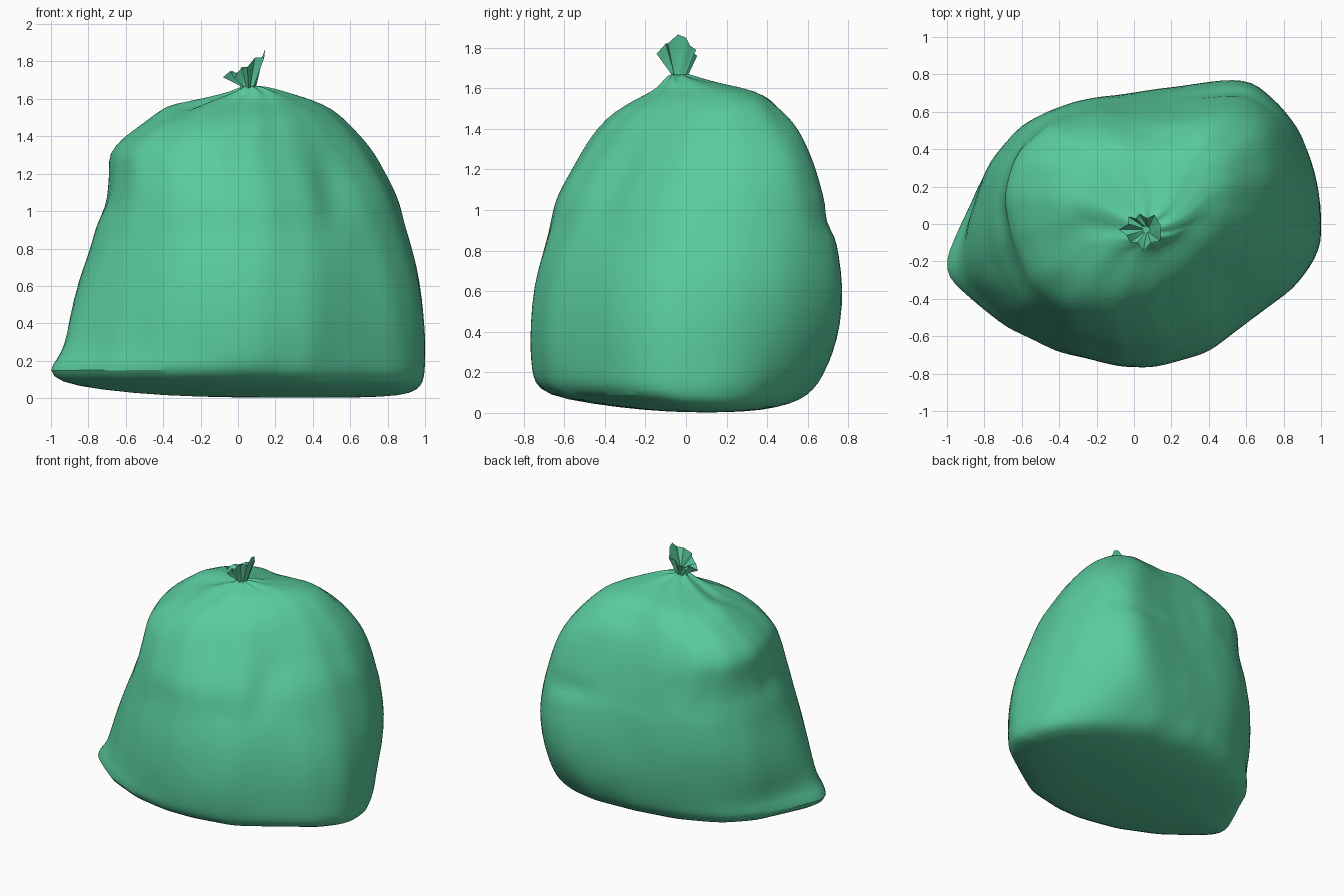
import bpy, bmesh, math
from mathutils import Vector, noise

if "Cube" in bpy.data.objects:
    bpy.data.objects.remove(bpy.data.objects["Cube"])

mat = bpy.data.materials.new("green_plastic")
mat.diffuse_color = (0.10, 0.60, 0.34, 1)
mat.use_nodes = True
mat.node_tree.nodes["Principled BSDF"].inputs["Base Color"].default_value = mat.diffuse_color

# Plan outlines: at the floor (with the pulled corner), at the belly and at the shoulder
LOWER = [(-1.02, -.26), (-.91, 0), (-.8, .26), (-.62, .45), (-.35, .58), (0, .65), (.35, .67), (.58, .62),
         (.75, .52), (.9, .37), (.97, .24), (1, .12), (1, -.12), (.95, -.22), (.85, -.35), (.6, -.53),
         (.4, -.68), (.1, -.77), (-.1, -.76), (-.4, -.7), (-.7, -.55), (-.85, -.42)]
BELLY = [(-.91, -.14), (-.91, .03), (-.82, .32), (-.62, .53), (-.35, .64), (0, .7), (.35, .76), (.6, .78),
         (.75, .67), (.9, .49), (.97, .3), (1, .15), (1, -.12), (.95, -.22), (.85, -.35), (.6, -.53),
         (.4, -.68), (.1, -.77), (-.1, -.76), (-.4, -.66), (-.69, -.48), (-.83, -.32)]
UPPER = [(-.69, .15), (-.63, .39), (-.47, .55), (-.2, .61), (.1, .6), (.5, .65), (.68, .52), (.74, .25),
         (.67, -.02), (.51, -.23), (.3, -.41), (.1, -.51), (-.1, -.54), (-.35, -.49), (-.54, -.35), (-.65, -.08)]

# Height, then x and y extents of each horizontal slice
LEVELS = [(.003, .0, .65, 0, .2), (.012, -.4, .88, -.2, .38), (.045, -.75, .96, -.48, .52),
          (.085, -.97, .99, -.7, .60), (.15, -1.025, 1, -.755, .655), (.21, -.97, 1, -.762, .685),
          (.29, -.93, 1, -.77, .72), (.43, -.90, 1, -.775, .76), (.63, -.855, .975, -.75, .775),
          (.78, -.80, .935, -.71, .755), (.87, -.77, .91, -.68, .74), (.95, -.74, .885, -.66, .715),
          (1.03, -.71, .865, -.645, .695), (1.12, -.705, .835, -.61, .665),
          (1.22, -.695, .785, -.55, .635), (1.31, -.70, .735, -.49, .60), (1.4, -.61, .66, -.425, .555),
          (1.48, -.49, .585, -.355, .50), (1.545, -.38, .51, -.25, .44), (1.585, -.28, .40, -.16, .36),
          (1.62, -.09, .3, -.125, .17), (1.65, 0, .2, -.1, .06), (1.665, .02, .13, -.08, .02)]
N = 64


def polar(points):
    """Points where N evenly spaced rays from the centre meet a closed outline."""
    pts = [Vector(p) for p in points]
    out = []
    for i in range(N):
        d = Vector((math.cos(i * math.tau / N), math.sin(i * math.tau / N)))
        for a, b in zip(pts, pts[1:] + pts[:1]):
            e = b - a
            den = d.x * e.y - d.y * e.x
            if abs(den) < 1e-9:
                continue
            r = (a.x * e.y - a.y * e.x) / den
            s = (a.x * d.y - a.y * d.x) / den
            if r > 0 and -1e-6 <= s <= 1 + 1e-6:
                out.append(d * r)
                break
    return out


def make(name, rings, caps, levels=1):
    """Skin a stack of equal rings, closing those listed in caps."""
    bm = bmesh.new()
    loops = [[bm.verts.new(p) for p in ring] for ring in rings]
    n = len(loops[0])
    for a, b in zip(loops, loops[1:]):
        for i in range(n):
            j = (i + 1) % n
            bm.faces.new((a[i], a[j], b[j], b[i]))
    for k in caps:
        ring = loops[k]
        c = bm.verts.new(sum((v.co for v in ring), Vector()) / n)
        for i in range(n):
            bm.faces.new((ring[i], ring[(i + 1) % n], c))
    bmesh.ops.recalc_face_normals(bm, faces=bm.faces)
    me = bpy.data.meshes.new(name)
    bm.to_mesh(me)
    bm.free()
    me.materials.append(mat)
    ob = bpy.data.objects.new(name, me)
    bpy.context.collection.objects.link(ob)
    if levels:
        ob.modifiers.new("smooth", 'SUBSURF').levels = levels
    bpy.ops.object.select_all(action='DESELECT')
    ob.select_set(True)
    bpy.context.view_layer.objects.active = ob
    bpy.ops.object.shade_smooth_by_angle(angle=math.radians(50))


# Creases and bulges: centre, size along each axis, inward depth
DENTS = [((.52, -.34, 1.15), (.09, .2, .2), .04), ((-.72, .0, 1.12), (.15, .22, .08), .015),
         ((.5, .72, .97), (.2, .15, .04), .045), ((-.26, -.08, 1.57), (.05, .15, .1), .05),
         ((.3, .45, 1.5), (.25, .05, .1), .04), ((-.36, .08, 1.57), (.08, .1, .08), -.035),
         ((.15, -.76, .1), (.2, .1, .05), .02), ((-.1, -.4, 1.35), (.25, .15, .12), -.015)]


def crumple(p):
    inward = (Vector((.03, 0, .7)) - p).normalized()
    for c, size, depth in DENTS:
        q = sum(((p[k] - c[k]) / size[k]) ** 2 for k in range(3))
        p = p + inward * depth * math.exp(-q)
    if .1 < p.z < 1.62:
        p = p + inward * (.010 * noise.noise(p * 3.5) + .007 * noise.noise(p * 8))
    return p


# Bag body, lofted from slices
low, mid, up = polar(LOWER), polar(BELLY), polar(UPPER)
body = []
for z, x0, x1, y0, y1 in LEVELS:
    s = min(max((z - .15) / .4, 0), 1)
    t = min(max((z - .45) / .8, 0), 1)
    sec = [a.lerp(b, s).lerp(c, t) for a, b, c in zip(low, mid, up)]
    xs, ys = [p.x for p in sec], [p.y for p in sec]
    pleat = max(0, (z - 1.45) / .22)
    ring = []
    for i, p in enumerate(sec):
        x = x0 + (x1 - x0) * (p.x - min(xs)) / (max(xs) - min(xs))
        y = y0 + (y1 - y0) * (p.y - min(ys)) / (max(ys) - min(ys))
        dz = .006 * pleat * math.sin(7 * i * math.tau / N)
        ring.append(crumple(Vector((x, y, z + dz))))
    body.append(ring)
make("bag_body", body, (0, -1))

# Gathered tuft above the knot: pleated, leaning rim folded back into the throat
RIM = [(.14, 0, 1.85), (.125, .02, 1.81), (.11, .05, 1.79), (.07, .03, 1.78), (.03, .055, 1.76),
       (.01, .03, 1.75), (-.03, .04, 1.73), (-.03, 0, 1.75), (-.08, -.03, 1.715), (-.04, -.06, 1.75),
       (-.02, -.10, 1.71), (.02, -.10, 1.77), (.05, -.145, 1.77), (.09, -.10, 1.82), (.14, -.09, 1.82),
       (.145, -.04, 1.865)]
neck = Vector((.055, -.03, 1.66))
outer, throat, inner = [], [], []
for i in range(len(RIM)):
    a = i * math.tau / len(RIM)
    d = Vector((math.cos(a), math.sin(a), 0))
    r = .048 if i % 2 == 0 else .032
    outer.append(neck + d * r - Vector((0, 0, .03)))
    throat.append(neck + d * r * .9 + Vector((0, 0, .01)))
    inner.append(neck + d * r * .5 + Vector((.01, 0, .04)))
make("tied_tuft", [outer, throat, [Vector(p) for p in RIM], inner], (3,), 0)
